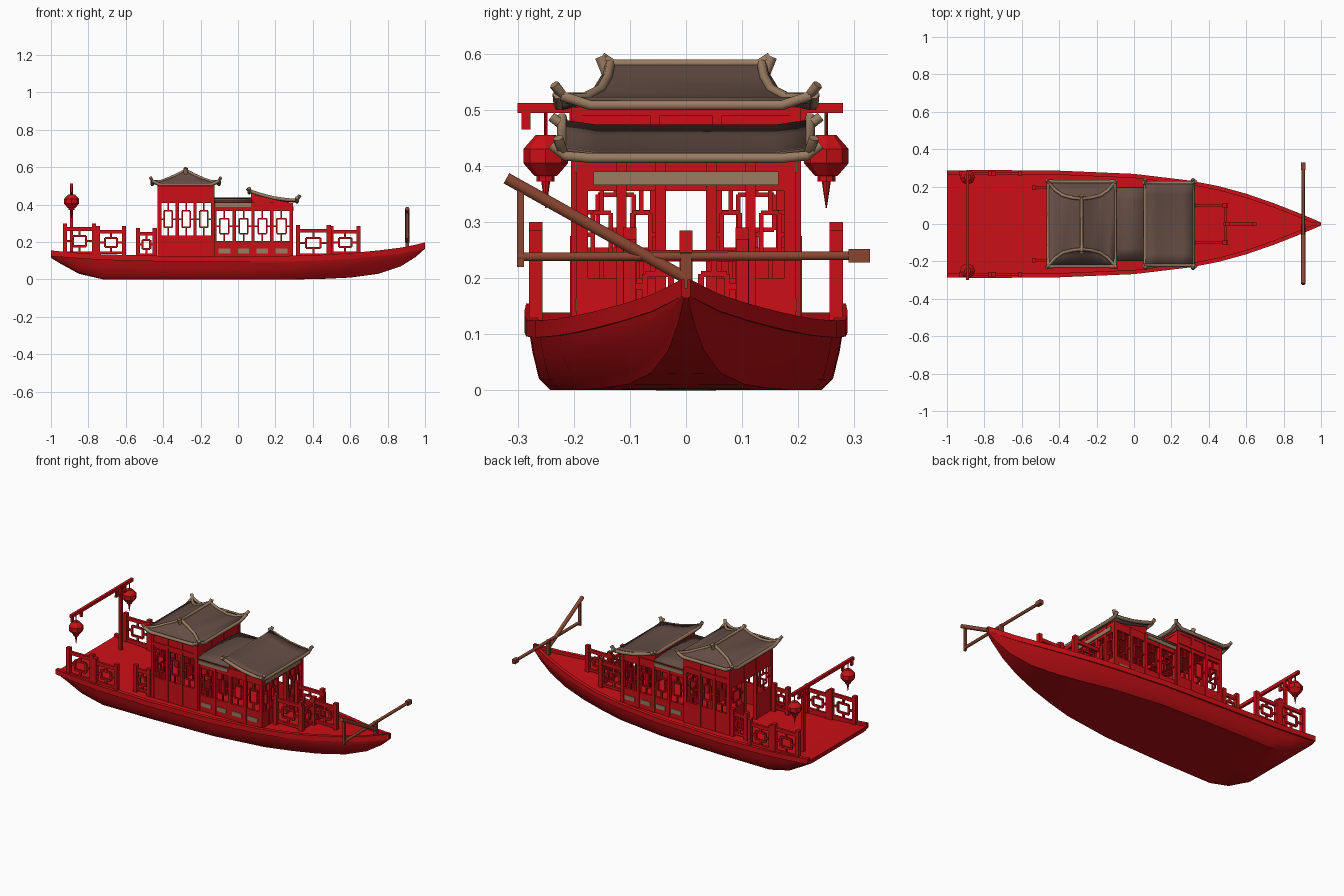
import bpy, bmesh, math
from mathutils import Vector, Matrix

if "Cube" in bpy.data.objects:
    bpy.data.objects.remove(bpy.data.objects["Cube"])


def material(name, rgb):
    m = bpy.data.materials.new(name)
    m.use_nodes = True
    m.diffuse_color = (*rgb, 1)
    m.node_tree.nodes["Principled BSDF"].inputs["Base Color"].default_value = (*rgb, 1)
    return m


RED = material("bright red", (0.6, 0.005, 0.008))
HULL = material("hull red", (0.45, 0.004, 0.006))
ROOF = material("roof brown", (0.13, 0.075, 0.06))
TAN = material("tan trim", (0.32, 0.2, 0.12))
OAR = material("oar brown", (0.25, 0.06, 0.03))


def finish(name, bm, *mats, smooth=False):
    bmesh.ops.recalc_face_normals(bm, faces=bm.faces)
    mesh = bpy.data.meshes.new(name)
    bm.to_mesh(mesh)
    bm.free()
    ob = bpy.data.objects.new(name, mesh)
    bpy.context.collection.objects.link(ob)
    for m in mats:
        mesh.materials.append(m)
    if smooth:
        bpy.ops.object.select_all(action="DESELECT")
        ob.select_set(True)
        bpy.context.view_layer.objects.active = ob
        bpy.ops.object.shade_smooth_by_angle(angle=math.radians(35))
    return ob


def box(bm, x0, x1, y0, y1, z0, z1):
    size = Matrix.Diagonal((x1 - x0, y1 - y0, z1 - z0, 1))
    mid = Matrix.Translation(((x0 + x1) / 2, (y0 + y1) / 2, (z0 + z1) / 2))
    bmesh.ops.create_cube(bm, size=1, matrix=mid @ size)


def slab(bm, axis, fixed, a0, a1, z0, z1, th):
    """Upright board running along x or y at a fixed place on the other axis."""
    if axis == "x":
        box(bm, a0, a1, fixed - th / 2, fixed + th / 2, z0, z1)
    else:
        box(bm, fixed - th / 2, fixed + th / 2, a0, a1, z0, z1)


def fret(bm, axis, fixed, a0, a1, z0, z1, t=0.008):
    """Square lattice: an inner frame tied to the opening by short bars."""
    da, dz = (a1 - a0) * 0.27, (z1 - z0) * 0.25
    am, zm = (a0 + a1) / 2, (z0 + z1) / 2
    for z in (z0 + dz, z1 - dz):
        slab(bm, axis, fixed, a0 + da, a1 - da, z - t / 2, z + t / 2, t)
    for a in (a0 + da, a1 - da):
        slab(bm, axis, fixed, a - t / 2, a + t / 2, z0 + dz, z1 - dz, t)
    for lo, hi in ((z0, z0 + dz), (z1 - dz, z1)):
        slab(bm, axis, fixed, am - t / 2, am + t / 2, lo, hi, t)
    for lo, hi in ((a0, a0 + da), (a1 - da, a1)):
        slab(bm, axis, fixed, lo, hi, zm - t / 2, zm + t / 2, t)


def railing(bm, axis, fixed, a0, a1, z0, z1):
    for a in (a0, a1):
        slab(bm, axis, fixed, a - 0.011, a + 0.011, z0, z1 + 0.02, 0.024)
    for lo, hi in ((z0 + 0.015, z0 + 0.03), (z1 - 0.02, z1)):
        slab(bm, axis, fixed, a0, a1, lo, hi, 0.014)
    fret(bm, axis, fixed, a0, a1, z0 + 0.03, z1 - 0.02, 0.011)


def wall(bm, axis, fixed, edges, sill, head, top, doors=()):
    for a in edges:
        slab(bm, axis, fixed, a - 0.009, a + 0.009, 0.11, top, 0.02)
    slab(bm, axis, fixed, edges[0], edges[-1], head, top, 0.014)
    for i, (a0, a1) in enumerate(zip(edges, edges[1:])):
        if i not in doors:
            slab(bm, axis, fixed, a0, a1, 0.11, sill, 0.014)
            fret(bm, axis, fixed, a0, a1, sill, head)


def tube(name, pts, r, mat):
    cu = bpy.data.curves.new(name, "CURVE")
    cu.dimensions = "3D"
    cu.bevel_depth, cu.bevel_resolution, cu.use_fill_caps = r, 1, True
    sp = cu.splines.new("POLY")
    sp.points.add(len(pts) - 1)
    for p, co in zip(sp.points, pts):
        p.co = (*co, 1)
    ob = bpy.data.objects.new(name, cu)
    bpy.context.collection.objects.link(ob)
    cu.materials.append(mat)


def sheet(name, rows, mat, thick=0.012):
    bm = bmesh.new()
    grid = [[bm.verts.new(p) for p in row] for row in rows]
    for r0, r1 in zip(grid, grid[1:]):
        for i in range(len(r0) - 1):
            bm.faces.new((r0[i], r0[i + 1], r1[i + 1], r1[i]))
    ob = finish(name, bm, mat, smooth=True)
    mod = ob.modifiers.new("thickness", "SOLIDIFY")
    mod.thickness, mod.offset = thick, 0


# Hull: lofted stations of x, half width, keel height, sheer height
stations = [(-1, .285, .115, .155), (-.95, .286, .085, .15), (-.85, .288, .03, .142), (-.72, .288, 0, .134),
            (-.4, .285, 0, .126), (0, .268, 0, .124), (.3, .232, 0, .127), (.45, .203, .003, .132),
            (.6, .162, .01, .141), (.75, .11, .03, .155), (.87, .063, .07, .17), (.95, .03, .12, .186),
            (1, .008, .165, .198)]
bm = bmesh.new()
rings = []
for x, w, k, s in stations:
    low = 0.84 - 0.5 * max(0, x - 0.2)
    under, inner = s - 0.03, max(w - 0.022, w * 0.3)
    h = under - k
    half = [(0, k), (w * low, k + h * 0.01), (w * (low + 0.07), k + h * 0.2), (w * 0.95, k + h * 0.65),
            (w * 0.97, under), (w, under), (w, s), (inner, s), (inner, s - 0.016), (0, s - 0.016)]
    loop = half + [(-y, z) for y, z in half[-2:0:-1]]
    rings.append([bm.verts.new((x, y, z)) for y, z in loop])
for r0, r1 in zip(rings, rings[1:]):
    for i in range(len(r0)):
        j = (i + 1) % len(r0)
        f = bm.faces.new((r0[i], r0[j], r1[j], r1[i]))
        f.material_index = 1 if 4 <= i <= 13 else 0
bm.faces.new(rings[0])
bm.faces.new(rings[-1])
finish("hull", bm, HULL, RED, smooth=True)

# Deck railings
bm = bmesh.new()
for s in (-1, 1):
    railing(bm, "x", s * 0.268, -0.925, -0.77, 0.12, 0.28)
    railing(bm, "x", s * 0.268, -0.75, -0.61, 0.12, 0.265)
    railing(bm, "x", s * 0.195, -0.535, -0.445, 0.11, 0.255)
    railing(bm, "x", s * 0.1, 0.32, 0.485, 0.11, 0.27)
    railing(bm, "y", 0.49, 0.0, s * 0.1, 0.11, 0.25)
railing(bm, "x", 0, 0.5, 0.645, 0.12, 0.265)
finish("deck_railings", bm, RED)

# Rear tower
bm = bmesh.new()
tx = [-0.42, -0.325, -0.23, -0.135]
for s in (-1, 1):
    wall(bm, "x", s * 0.195, tx, 0.235, 0.41, 0.505)
    slab(bm, "x", s * 0.195, tx[0], tx[-1], 0.43, 0.445, 0.024)
for x in (tx[0], tx[-1]):
    wall(bm, "y", x, [-0.195, -0.055, 0.055, 0.195], 0.255, 0.38, 0.505, doors=(1,))
box(bm, -0.43, -0.125, -0.205, 0.205, 0.49, 0.505)
finish("rear_tower", bm, RED)

# Front cabin
bm = bmesh.new()
cx = [-0.125, -0.02, 0.08, 0.18, 0.285]
for s in (-1, 1):
    wall(bm, "x", s * 0.185, cx, 0.205, 0.365, 0.412)
wall(bm, "y", 0.285, [-0.185, -0.115, -0.045, 0.045, 0.115, 0.185], 0.2, 0.355, 0.412, doors=(2,))
box(bm, -0.125, 0.29, -0.19, 0.19, 0.398, 0.412)
for s in (-1, 1):
    v = [bm.verts.new((x, s * 0.185, z)) for x, z in ((0.07, 0.41), (0.29, 0.41), (0.2, 0.425), (0.07, 0.462))]
    bm.faces.new(v)
box(bm, 0.07, 0.08, -0.185, 0.185, 0.41, 0.46)
finish("front_cabin", bm, RED)

# Tan wall panels
bm = bmesh.new()
for s in (-1, 1):
    for a, b in zip(cx, cx[1:]):
        slab(bm, "x", s * 0.194, a + 0.02, b - 0.02, 0.14, 0.165, 0.006)
    slab(bm, "x", s * 0.195, -0.12, 0.07, 0.388, 0.408, 0.006)
slab(bm, "y", 0.295, -0.165, 0.165, 0.366, 0.39, 0.006)
finish("tan_panels", bm, TAN)

# Middle roof, gently arched across the boat
ys = [-0.195, -0.13, -0.065, 0, 0.065, 0.13, 0.195]
sheet("middle_roof", [[(x, y, 0.432 - 0.35 * y * y) for y in ys] for x in (-0.125, 0.075)], ROOF)

# Tower roof: concave slopes, gable ends with a flared skirt
RX = -0.28
verge = [(0, .135, .578), (.05, .14, .552), (.1, .153, .53), (.14, .18, .516), (.175, .218, .517)]
side = [(-d, y, z) for d, y, z in verge[:0:-1]] + verge
rows = []
for d, y, z in side:
    prof = [(0.222, 0.505 + 6 * max(0, abs(d) - 0.13) ** 2), (max(y, 0.165), min(z, 0.528)), (y, z)]
    rows.append([(RX + d, -a, b) for a, b in prof] + [(RX + d, a, b) for a, b in prof[::-1]])
sheet("tower_roof", rows, ROOF)
tube("tower_ridge", [(RX, -0.15, 0.595), (RX, -0.13, 0.582), (RX, 0.13, 0.582), (RX, 0.15, 0.595)], 0.009, TAN)
for s in (-1, 1):
    tube("tower_ridge_horn", [(RX, s * 0.135, 0.545), (RX, s * 0.142, 0.57), (RX, s * 0.152, 0.595)], 0.012, TAN)
    tube("tower_end_eave", [(RX - .18, s * .228, .528), (RX - .14, s * .226, .508), (RX + .14, s * .226, .508),
                            (RX + .18, s * .228, .528)], 0.01, TAN)
    tube("tower_side_eave", [(RX + s * .178, -.222, .525), (RX + s * .178, -.17, .508),
                             (RX + s * .178, .17, .508), (RX + s * .178, .222, .525)], 0.01, TAN)
    for e in (-1, 1):
        tube("tower_hip", [(RX + e * d, s * y, z + 0.006) for d, y, z in verge]
             + [(RX + e * 0.188, s * 0.235, 0.545)], 0.009, TAN)

# Front lean-to roof
slope = [(.06, .468), (.12, .448), (.19, .43), (.26, .42), (.315, .418)]
ys = [-0.215, -0.16, 0.16, 0.215]
sheet("front_roof", [[(x, y, z + (0.008 if abs(y) > 0.2 else 0)) for y in ys] for x, z in slope], ROOF)
for x, z in (slope[0], slope[-1]):
    tube("front_roof_eave", [(x, -0.24, z + 0.02), (x, -0.215, z), (x, -0.17, z - 0.004), (x, 0.17, z - 0.004),
                             (x, 0.215, z), (x, 0.24, z + 0.02)], 0.01, TAN)
for s in (-1, 1):
    tube("front_roof_edge", [(0.05, s * 0.222, 0.488)] + [(x, s * 0.22, z + 0.006) for x, z in slope]
         + [(0.33, s * 0.228, 0.45)], 0.01, TAN)

# Lantern stand on the stern
LX = -0.89
bm = bmesh.new()
box(bm, LX - 0.009, LX + 0.009, 0.16, 0.178, 0.12, 0.5)
box(bm, LX - 0.008, LX + 0.008, -0.3, 0.28, 0.494, 0.512)
box(bm, LX - 0.006, LX + 0.006, 0.12, 0.218, 0.455, 0.466)
for y in (0.13, 0.208, -0.2, -0.285):
    box(bm, LX - 0.006, LX + 0.006, y - 0.008, y + 0.008, 0.465, 0.5)
finish("lantern_stand", bm, RED)
for s in (-1, 1):
    bm = bmesh.new()
    for r0, r1, z0, z1 in ((.02, .04, .382, .405), (.04, .04, .405, .43), (.04, .018, .43, .455),
                           (.016, .016, .372, .382), (.003, .003, .455, .495), (.001, .008, .325, .372)):
        bmesh.ops.create_cone(bm, cap_ends=True, segments=8, radius1=r0, radius2=r1, depth=z1 - z0,
                              matrix=Matrix.Translation((LX, s * 0.25, (z0 + z1) / 2)))
    finish("lantern", bm, RED)

# Steering oar across the bow
OX = 0.905
tube("oar_bar", [(OX, -0.3, 0.238), (OX, 0.3, 0.24)], 0.009, OAR)
tube("oar_shaft", [(OX, -0.32, 0.378), (OX, 0.0, 0.2)], 0.012, OAR)
bm = bmesh.new()
box(bm, OX - 0.007, OX + 0.007, -0.301, -0.289, 0.22, 0.37)
box(bm, OX - 0.011, OX + 0.011, 0.29, 0.328, 0.228, 0.252)
box(bm, OX - 0.01, OX + 0.01, -0.01, 0.01, 0.15, 0.245)
finish("oar_fittings", bm, OAR)
